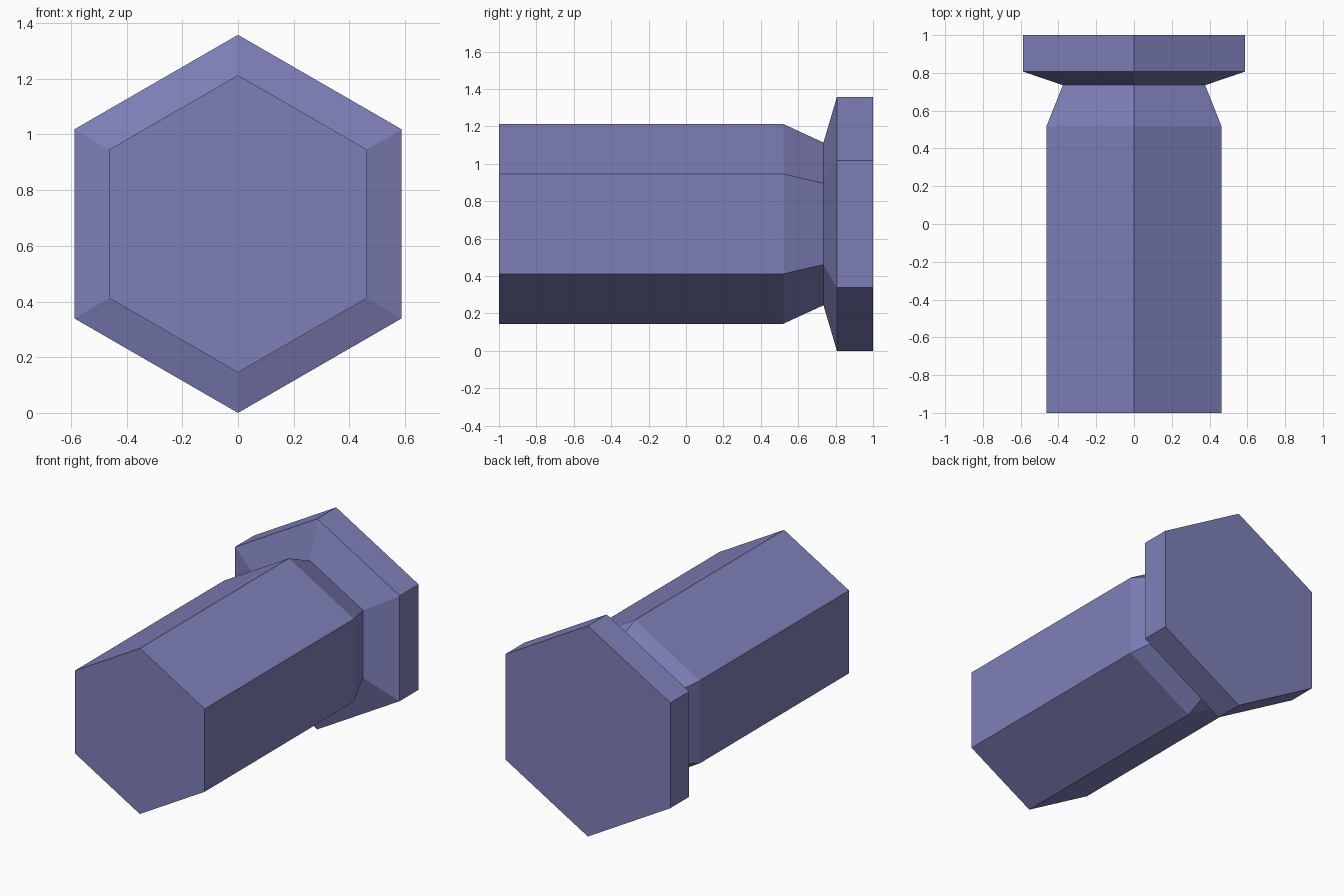
import bpy, bmesh, math

if "Cube" in bpy.data.objects:
    bpy.data.objects.remove(bpy.data.objects["Cube"])

SIDES = 6
CENTER_Z = 0.679
# (y position, corner radius) along the bolt, from shaft tip to head
PROFILE = [(-1.0, 0.534), (0.52, 0.534), (0.735, 0.435), (0.807, 0.679), (1.0, 0.679)]

mat = bpy.data.materials.new("muted_violet_blue")
mat.diffuse_color = (0.21, 0.213, 0.48, 1.0)
mat.use_nodes = True
mat.node_tree.nodes["Principled BSDF"].inputs["Base Color"].default_value = mat.diffuse_color

bm = bmesh.new()

# Hexagonal rings with a corner pointing straight up
rings = []
for y, r in PROFILE:
    ring = []
    for k in range(SIDES):
        a = math.pi / 2 + 2 * math.pi * k / SIDES
        ring.append(bm.verts.new((r * math.cos(a), y, CENTER_Z + r * math.sin(a))))
    rings.append(ring)

# Side walls
for a, b in zip(rings, rings[1:]):
    for k in range(SIDES):
        n = (k + 1) % SIDES
        bm.faces.new((a[k], a[n], b[n], b[k]))

# End caps
bm.faces.new(rings[0])
bm.faces.new(rings[-1])
bmesh.ops.recalc_face_normals(bm, faces=bm.faces[:])

mesh = bpy.data.meshes.new("hex_bolt")
bm.to_mesh(mesh)
bm.free()
mesh.materials.append(mat)
bolt = bpy.data.objects.new("hex_bolt", mesh)
bpy.context.collection.objects.link(bolt)
